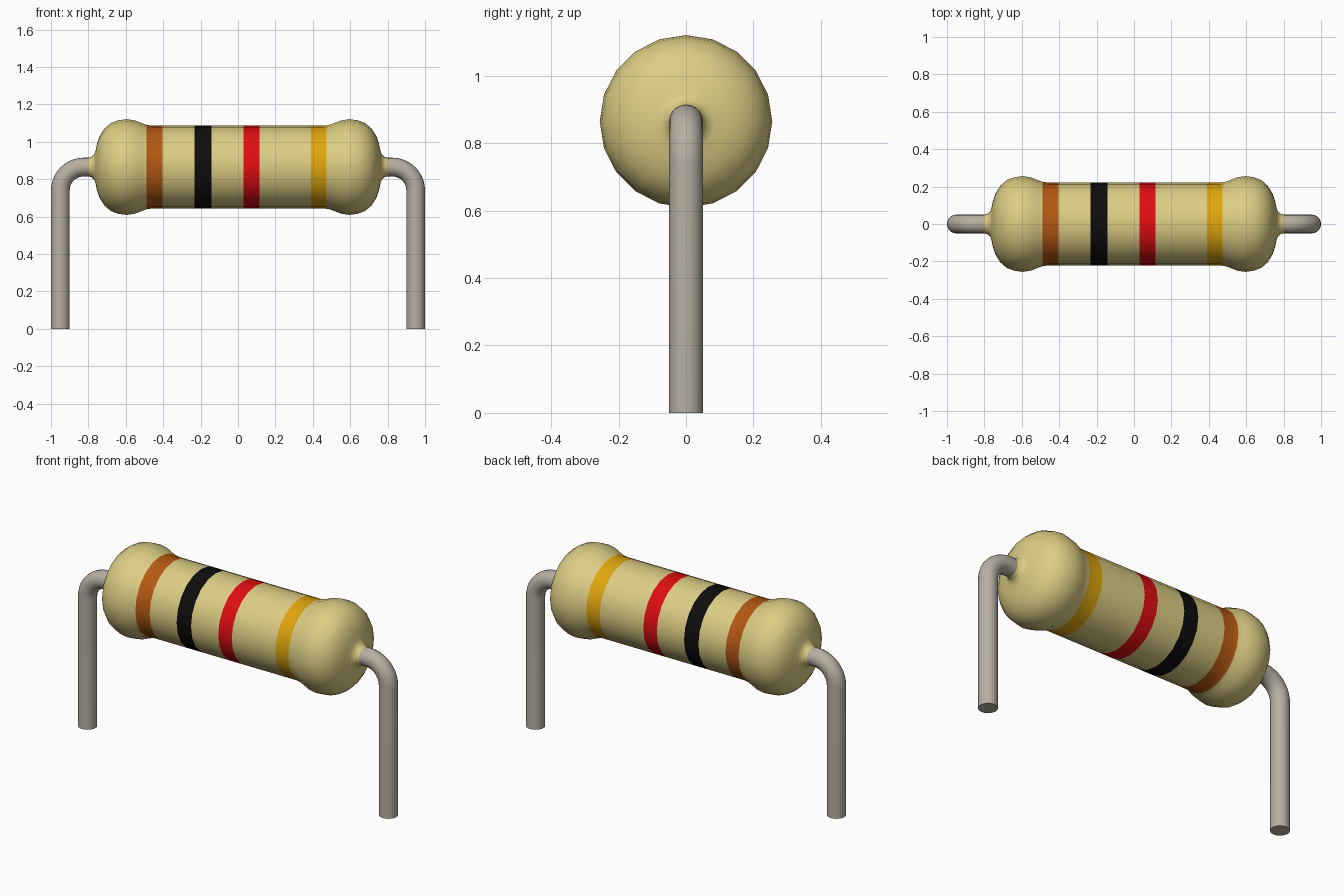
import bpy, bmesh, math
from mathutils import Vector

cube = bpy.data.objects.get("Cube")
if cube:
    bpy.data.objects.remove(cube, do_unlink=True)

SIDES = 20
AXIS_Z = 0.865     # height of the body axis
WIRE = 0.05        # lead radius


def material(name, rgb, rough=0.5):
    m = bpy.data.materials.new(name)
    m.use_nodes = True
    m.diffuse_color = (*rgb, 1)
    bsdf = m.node_tree.nodes["Principled BSDF"]
    bsdf.inputs["Base Color"].default_value = (*rgb, 1)
    bsdf.inputs["Roughness"].default_value = rough
    return m


beige = material("beige body", (0.72, 0.61, 0.23))
brown = material("brown band", (0.46, 0.10, 0.006))
black = material("black band", (0.004, 0.004, 0.004))
red = material("red band", (0.74, 0.004, 0.006))
gold = material("gold band", (0.74, 0.38, 0.004))
metal = material("grey metal", (0.47, 0.43, 0.36))


def sweep(name, rings, materials, pick=lambda c: 0, angle=50):
    """Skin circles (centre, tangent angle in the xz plane, radius)."""
    bm = bmesh.new()
    loops = []
    for centre, tilt, radius in rings:
        up = Vector((-math.sin(tilt), 0, math.cos(tilt)))
        side = Vector((0, 1, 0))
        turn = [2 * math.pi * i / SIDES for i in range(SIDES)]
        loops.append([bm.verts.new(Vector(centre) + radius * (
            up * math.cos(t) + side * math.sin(t))) for t in turn])
    for a, b in zip(loops, loops[1:]):
        for i in range(SIDES):
            j = (i + 1) % SIDES
            bm.faces.new((a[i], a[j], b[j], b[i]))
    bm.faces.new(loops[0])
    bm.faces.new(loops[-1])
    bmesh.ops.recalc_face_normals(bm, faces=bm.faces)
    for f in bm.faces:
        f.material_index = pick(f.calc_center_median())
    mesh = bpy.data.meshes.new(name)
    bm.to_mesh(mesh)
    bm.free()
    for m in materials:
        mesh.materials.append(m)
    ob = bpy.data.objects.new(name, mesh)
    bpy.context.collection.objects.link(ob)
    bpy.ops.object.select_all(action='DESELECT')
    ob.select_set(True)
    bpy.context.view_layer.objects.active = ob
    bpy.ops.object.shade_smooth_by_angle(angle=math.radians(angle))
    return ob


# Body: bulbous ends with collars, straight middle cut at the band edges
bands = [(-0.49, -0.404), (-0.233, -0.142), (0.03, 0.115), (0.39, 0.474)]
end = [(0.805, 0.048), (0.785, 0.054), (0.77, 0.066), (0.762, 0.085),
       (0.755, 0.12), (0.74, 0.165), (0.715, 0.205), (0.68, 0.235),
       (0.64, 0.25), (0.595, 0.256), (0.55, 0.249), (0.515, 0.235),
       (0.49, 0.226), (0.46, 0.221)]


def radius_at(x):
    x = abs(x)
    for (x1, r1), (x0, r0) in zip(end, end[1:]):
        if x0 <= x <= x1:
            return r0 + (r1 - r0) * (x - x0) / (x1 - x0)
    return end[-1][1]


stations = {s * x for x, _ in end for s in (-1, 1)}
stations |= {x for band in bands for x in band}


def band_colour(c):
    for i, (lo, hi) in enumerate(bands):
        if lo < c.x < hi:
            return i + 1
    return 0


sweep("resistor_body", [((x, 0, AXIS_Z), 0, radius_at(x)) for x in sorted(stations)],
      [beige, brown, black, red, gold], band_colour, 60)

# Leads: out of the collar, round a quarter bend, straight down
BEND, STEPS, LEG_X = 0.125, 10, 0.95
for label, s in (("left", 1), ("right", -1)):
    path = [((s * 0.74, 0, AXIS_Z), 0, WIRE)]
    for k in range(STEPS + 1):
        t = math.pi / 2 * k / STEPS
        x = LEG_X - BEND + BEND * math.sin(t)
        z = AXIS_Z - BEND + BEND * math.cos(t)
        path.append(((s * x, 0, z), -s * t, WIRE))
    path.append(((s * LEG_X, 0, 0), -s * math.pi / 2, WIRE))
    sweep(label + "_lead", path, [metal])
